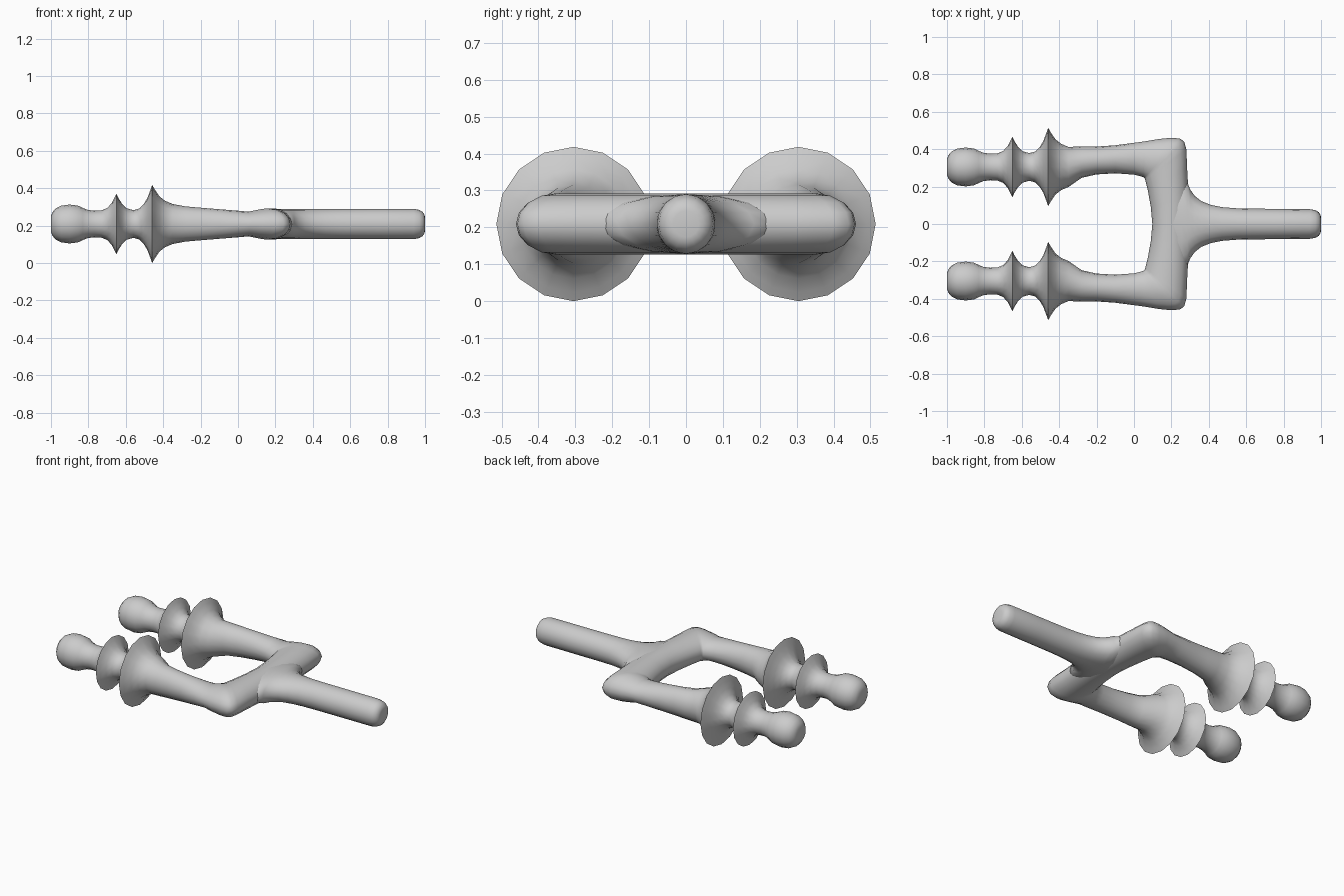
import bpy, bmesh
from math import cos, sin, pi

if "Cube" in bpy.data.objects:
    bpy.data.objects.remove(bpy.data.objects["Cube"])

ZC = 0.209   # height of the centre plane
YC = 0.305   # prong axis offset
SIDES = 16


def loft(name, rings, cap_end):
    """Skin elliptical rings given as (inner xy, outer xy, z radius)."""
    bm = bmesh.new()
    loops = []
    for (ax, ay), (bx, by), rz in rings:
        loop = []
        for i in range(SIDES):
            c, s = cos(2 * pi * i / SIDES), sin(2 * pi * i / SIDES)
            x = (ax + bx) / 2 + c * (bx - ax) / 2
            y = (ay + by) / 2 + c * (by - ay) / 2
            if abs(y) < 1e-6:
                y = 0.0
            loop.append(bm.verts.new((x, y, ZC + s * rz)))
        loops.append(loop)
    for a, b in zip(loops, loops[1:]):
        for i in range(SIDES):
            j = (i + 1) % SIDES
            bm.faces.new((a[i], a[j], b[j], b[i]))
    bm.faces.new(loops[0])
    if cap_end:
        bm.faces.new(loops[-1])
    bmesh.ops.recalc_face_normals(bm, faces=bm.faces)
    if not cap_end:
        # open mesh: make sure the tip cap faces outward (-x)
        bm.faces.ensure_lookup_table()
        cap = min(bm.faces, key=lambda f: f.calc_center_median().x)
        if cap.normal.x > 0:
            bmesh.ops.reverse_faces(bm, faces=bm.faces)
    me = bpy.data.meshes.new(name)
    bm.to_mesh(me)
    bm.free()
    ob = bpy.data.objects.new(name, me)
    bpy.context.collection.objects.link(ob)
    bpy.ops.object.select_all(action='DESELECT')
    ob.select_set(True)
    bpy.context.view_layer.objects.active = ob
    bpy.ops.object.shade_smooth_by_angle(angle=0.9)
    return ob


# Turned prong: ball tip, neck and two thin flared collars (x, radius)
profile = [(-1.0, .04), (-.993, .062), (-.975, .083), (-.945, .098), (-.9, .104),
           (-.855, .098), (-.83, .086), (-.805, .076), (-.77, .071), (-.73, .073),
           (-.70, .085), (-.675, .112), (-.66, .143), (-.65, .162), (-.64, .14),
           (-.62, .108), (-.595, .084), (-.56, .074), (-.53, .082), (-.505, .105),
           (-.485, .138), (-.47, .178), (-.459, .209), (-.445, .185), (-.42, .148),
           (-.39, .124), (-.35, .107)]
rings = [((x, YC - r), (x, YC + r), r) for x, r in profile]

# Arm, square corner and half of the crossbar
rings += [((-.28, .247), (-.28, .415), .094), ((-.2, .265), (-.2, .414), .087),
          ((-.1, .271), (-.1, .421), .079), ((0, .264), (0, .434), .071),
          ((.05, .251), (.06, .442), .066), ((.052, .249), (.13, .454), .073),
          ((.054, .248), (.2, .461), .08), ((.056, .246), (.245, .457), .083),
          ((.058, .244), (.268, .441), .083), ((.06, .236), (.28, .40), .083),
          ((.074, .18), (.284, .30), .083), ((.09, .09), (.292, .15), .083),
          ((.098, 0), (.295, 0), .083)]
arm = loft("fork_arms", rings, False)
mir = arm.modifiers.new("mirror", 'MIRROR')
mir.use_axis = (False, True, False)
mir.use_clip = True
mir.merge_threshold = 0.001

# Handle with filleted root
handle = [(.20, .27, .081), (.255, .245, .081), (.285, .225, .081), (.30, .185, .081),
          (.325, .15, .081), (.36, .122, .081), (.41, .102, .081), (.47, .09, .081),
          (.56, .083, .081), (.75, .081, .081), (.94, .079, .081), (.97, .074, .075),
          (.987, .064, .065), (.997, .049, .05), (1.0, .035, .036)]
loft("handle", [((x, -ry), (x, ry), rz) for x, ry, rz in handle], True)
